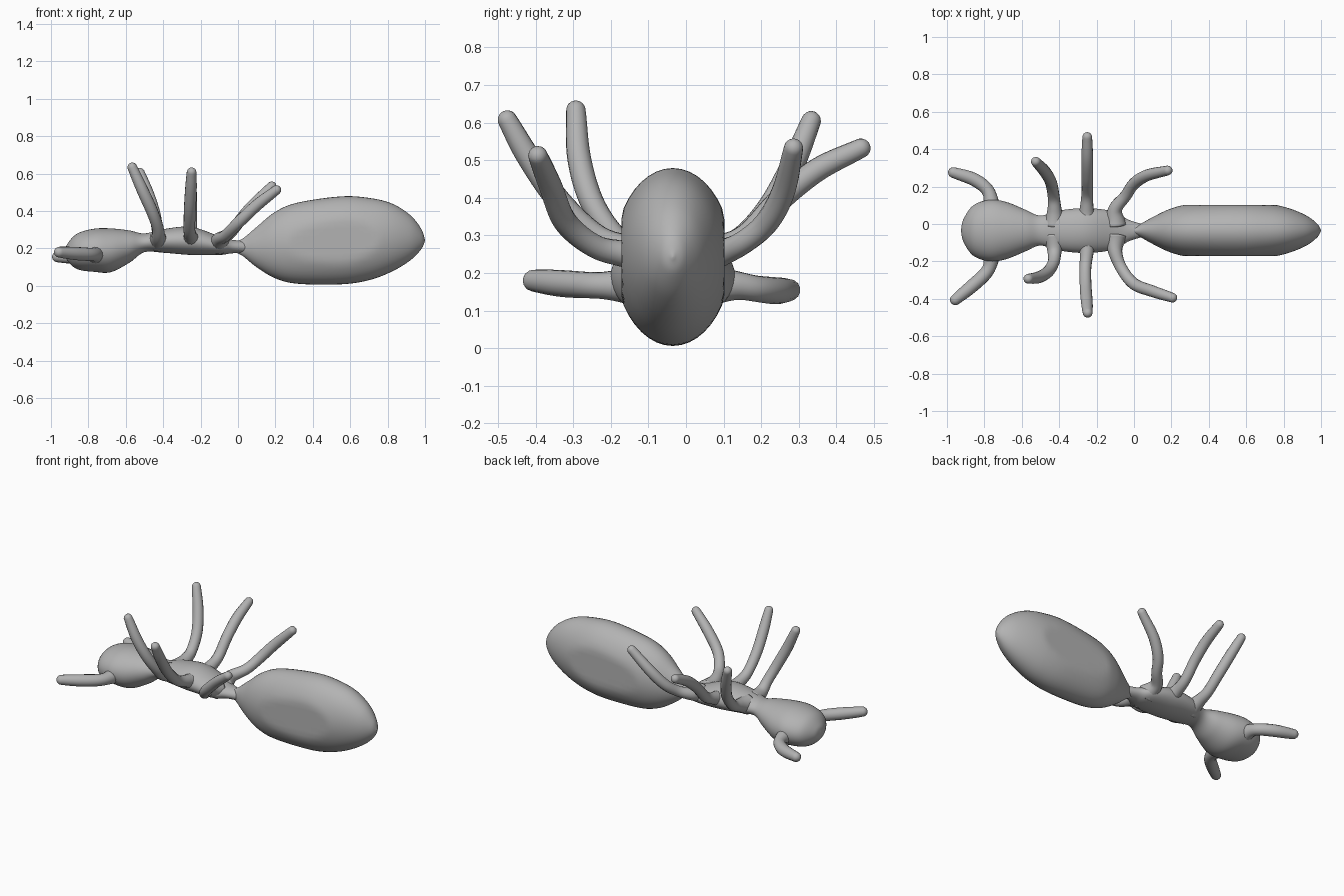
import bpy, bmesh, math
from mathutils import Vector

cube = bpy.data.objects.get("Cube")
if cube:
    bpy.data.objects.remove(cube, do_unlink=True)

grey = bpy.data.materials.new("clay_grey")
grey.use_nodes = True
grey.diffuse_color = (0.45, 0.45, 0.45, 1)
grey.node_tree.nodes["Principled BSDF"].inputs["Base Color"].default_value = grey.diffuse_color

MID_Y = -0.035  # the body's long axis


def spline(points, steps):
    """Smooth interpolation through tuples of any length."""
    p = [Vector(q) for q in points]
    p = [2 * p[0] - p[1]] + p + [2 * p[-1] - p[-2]]
    out = []
    for i in range(1, len(p) - 2):
        a, b, c, d = p[i - 1:i + 3]
        for s in range(steps):
            t = s / steps
            out.append(0.5 * (2 * b + (c - a) * t + (2 * a - 5 * b + 4 * c - d) * t * t
                              + (3 * b - a - 3 * c + d) * t ** 3))
    return out + [p[-2]]


def loft(name, rings):
    """Skin a list of equal rings and close both ends."""
    bm = bmesh.new()
    loops = [[bm.verts.new(v) for v in ring] for ring in rings]
    n = len(loops[0])
    for a, b in zip(loops, loops[1:]):
        for i in range(n):
            j = (i + 1) % n
            bm.faces.new((a[i], a[j], b[j], b[i]))
    bm.faces.new(loops[0])
    bm.faces.new(loops[-1])
    bmesh.ops.recalc_face_normals(bm, faces=bm.faces)
    for face in bm.faces:
        face.smooth = True
    mesh = bpy.data.meshes.new(name)
    bm.to_mesh(mesh)
    bm.free()
    mesh.materials.append(grey)
    bpy.context.collection.objects.link(bpy.data.objects.new(name, mesh))


def body(name, stations, sides=44, side_limit=1.0):
    """Oval sections along x; stations are (x, centre z, half width, half height)."""
    angles = [2 * math.pi * k / sides for k in range(sides)]
    loft(name, [[(x, MID_Y + max(-side_limit, min(side_limit, ry * math.cos(a))), z + rz * math.sin(a))
                 for a in angles] for x, z, ry, rz in spline(stations, 6)])


def limb(name, side, root, reach, rise, thickness, bends, sides=14):
    """Tube leaving the body sideways, flared at the root, swelling then rounding off at the tip."""
    x, z = root
    start = [(x, MID_Y + side * (reach - 0.08), z), (x, MID_Y + side * reach, z + rise)]
    centres = spline(start + bends, 8)
    radii = []
    for i in range(len(centres)):
        t = i / (len(centres) - 1)
        radii.append(thickness * (0.026 + 0.034 * (1 - t) ** 5 + 0.006 * math.sin(math.pi * t * t)))
    end, r = centres[-1], radii[-1]
    heading = (end - centres[-2]).normalized()
    for k in range(1, 6):
        a = math.radians(k * 17.5)
        centres.append(end + heading * r * math.sin(a))
        radii.append(r * math.cos(a))
    rings = []
    t = (centres[1] - centres[0]).normalized()
    u = t.orthogonal().normalized()
    for i, c in enumerate(centres):
        ahead = (centres[min(i + 1, len(centres) - 1)] - centres[max(i - 1, 0)]).normalized()
        u = t.rotation_difference(ahead) @ u
        t = ahead
        v = t.cross(u)
        rings.append([c + radii[i] * (math.cos(w) * u + math.sin(w) * v)
                      for w in (2 * math.pi * k / sides for k in range(sides))])
    loft(name, rings)


# Head flowing through the neck into the thorax and the narrow waist
body("head_and_thorax", [
    (-0.925, 0.18, 0.003, 0.003), (-0.912, 0.18, 0.06, 0.045), (-0.86, 0.184, 0.134, 0.095),
    (-0.77, 0.19, 0.165, 0.115), (-0.68, 0.19, 0.152, 0.117), (-0.58, 0.21, 0.111, 0.086),
    (-0.5, 0.23, 0.08, 0.05), (-0.4, 0.24, 0.107, 0.063), (-0.25, 0.24, 0.12, 0.075),
    (-0.1, 0.215, 0.1, 0.05), (-0.03, 0.21, 0.058, 0.036), (0.06, 0.206, 0.03, 0.03)])

# Large abdomen with flattened sides, a fixed ratio of width to height
abdomen = [(-0.01, 0.208, 0.03), (0.03, 0.206, 0.05), (0.1, 0.207, 0.108), (0.2, 0.218, 0.178),
           (0.32, 0.228, 0.217), (0.55, 0.243, 0.235), (0.7, 0.25, 0.22), (0.82, 0.258, 0.183),
           (0.92, 0.257, 0.122), (0.98, 0.25, 0.054), (1.0, 0.243, 0.002)]
body("abdomen", [(x, z, 0.665 * h, h) for x, z, h in abdomen], side_limit=0.137)

# Legs: each pair shares a root, but every leg bends its own way
FRONT, MIDDLE, BACK = (-0.425, 0.24), (-0.253, 0.24), (-0.1, 0.225)
LEG = (0.115, 0.023, 1.0)  # reach, rise, thickness
limb("left_front_leg", 1, FRONT, *LEG,
     [(-0.43, 0.15, 0.295), (-0.445, 0.225, 0.38), (-0.48, 0.285, 0.49), (-0.525, 0.333, 0.605)])
limb("right_front_leg", -1, FRONT, *LEG,
     [(-0.43, -0.205, 0.315), (-0.46, -0.255, 0.4), (-0.51, -0.285, 0.51), (-0.565, -0.293, 0.633)])
limb("left_middle_leg", 1, MIDDLE, *LEG,
     [(-0.25, 0.16, 0.3), (-0.25, 0.25, 0.395), (-0.25, 0.35, 0.475), (-0.25, 0.465, 0.532)])
limb("right_middle_leg", -1, MIDDLE, *LEG,
     [(-0.26, -0.24, 0.3), (-0.258, -0.34, 0.395), (-0.252, -0.42, 0.51), (-0.248, -0.475, 0.607)])
limb("left_back_leg", 1, BACK, *LEG,
     [(-0.045, 0.15, 0.28), (0.0, 0.215, 0.335), (0.07, 0.26, 0.42), (0.18, 0.286, 0.532)])
limb("right_back_leg", -1, BACK, *LEG,
     [(-0.065, -0.24, 0.27), (0.0, -0.32, 0.335), (0.1, -0.36, 0.43), (0.205, -0.394, 0.512)])

# Antennae, held nearly level
ANTENNA = ((-0.765, 0.167), 0.165, 0.0, 1.12)  # root, reach, rise, thickness
limb("left_antenna", 1, *ANTENNA, [(-0.79, 0.19, 0.158), (-0.86, 0.24, 0.153), (-0.965, 0.275, 0.155)])
limb("right_antenna", -1, *ANTENNA, [(-0.79, -0.26, 0.168), (-0.86, -0.327, 0.172), (-0.955, -0.405, 0.18)])
